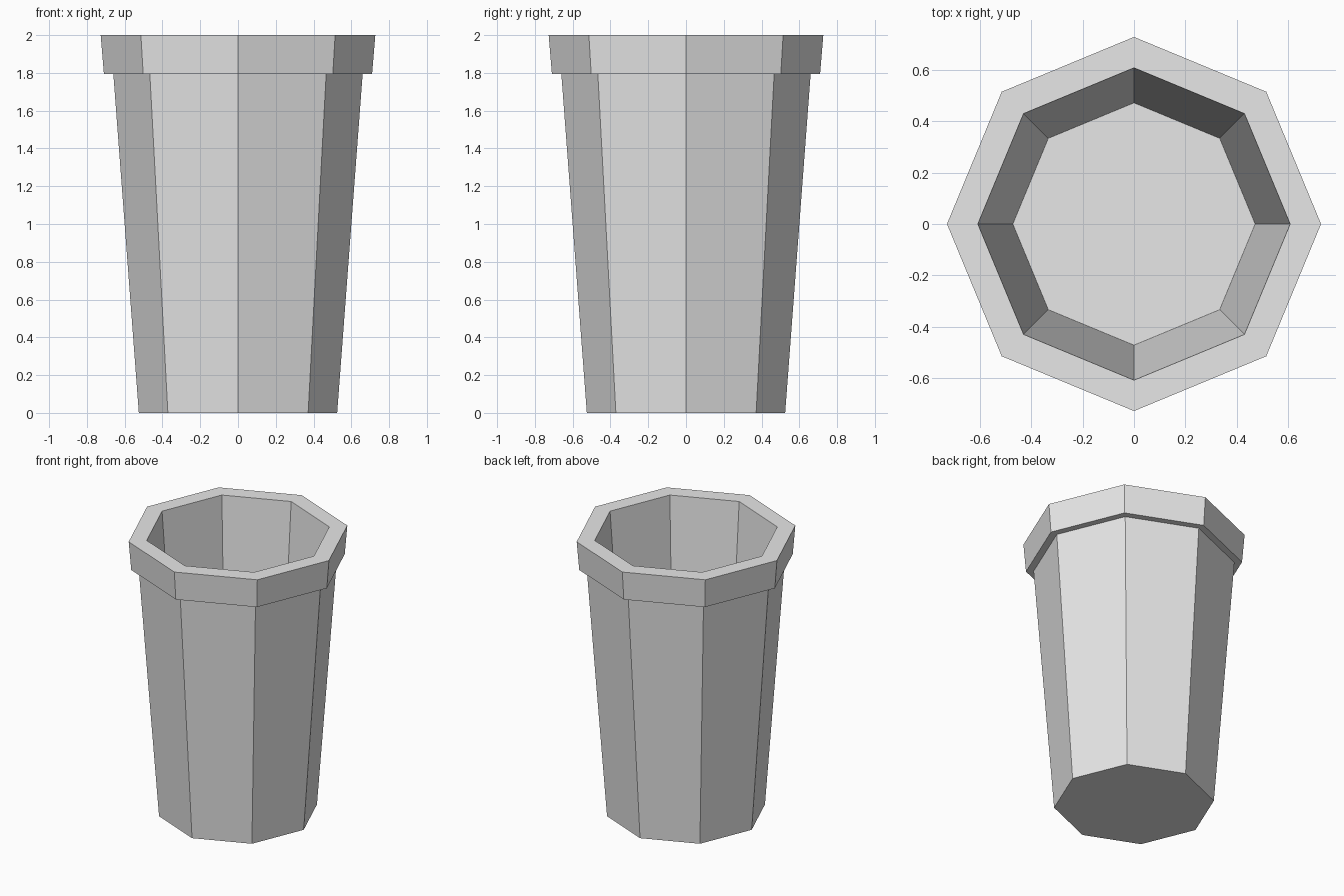
import bpy
import bmesh
from math import cos, sin, tau

SIDES = 8

cube = bpy.data.objects.get("Cube")
if cube:
    bpy.data.objects.remove(cube, do_unlink=True)

# Plain grey material
grey = bpy.data.materials.new("light grey")
grey.use_nodes = True
colour = (0.8, 0.8, 0.8, 1.0)
grey.diffuse_color = colour
grey.node_tree.nodes["Principled BSDF"].inputs["Base Color"].default_value = colour


def revolve(name, profile):
    """Turn a (radius, height) profile into a faceted solid, capped at both ends."""
    bm = bmesh.new()
    rings = [[bm.verts.new((r * cos(tau * i / SIDES), r * sin(tau * i / SIDES), z))
              for i in range(SIDES)] for r, z in profile]
    for low, high in zip(rings, rings[1:]):
        for i in range(SIDES):
            j = (i + 1) % SIDES
            bm.faces.new((low[i], low[j], high[j], high[i]))
    bm.faces.new(rings[0][::-1])
    bm.faces.new(rings[-1])
    bmesh.ops.recalc_face_normals(bm, faces=bm.faces)
    mesh = bpy.data.meshes.new(name)
    bm.to_mesh(mesh)
    bm.free()
    mesh.materials.append(grey)
    obj = bpy.data.objects.new(name, mesh)
    bpy.context.collection.objects.link(obj)
    return obj


# Tapered outside, overhanging collar, flat lip, then the hollow down to its floor
revolve("tapered_pot", [
    (0.525, 0.0),
    (0.66, 1.795),
    (0.71, 1.795),
    (0.727, 2.0),
    (0.607, 2.0),
    (0.471, 0.17),
])
